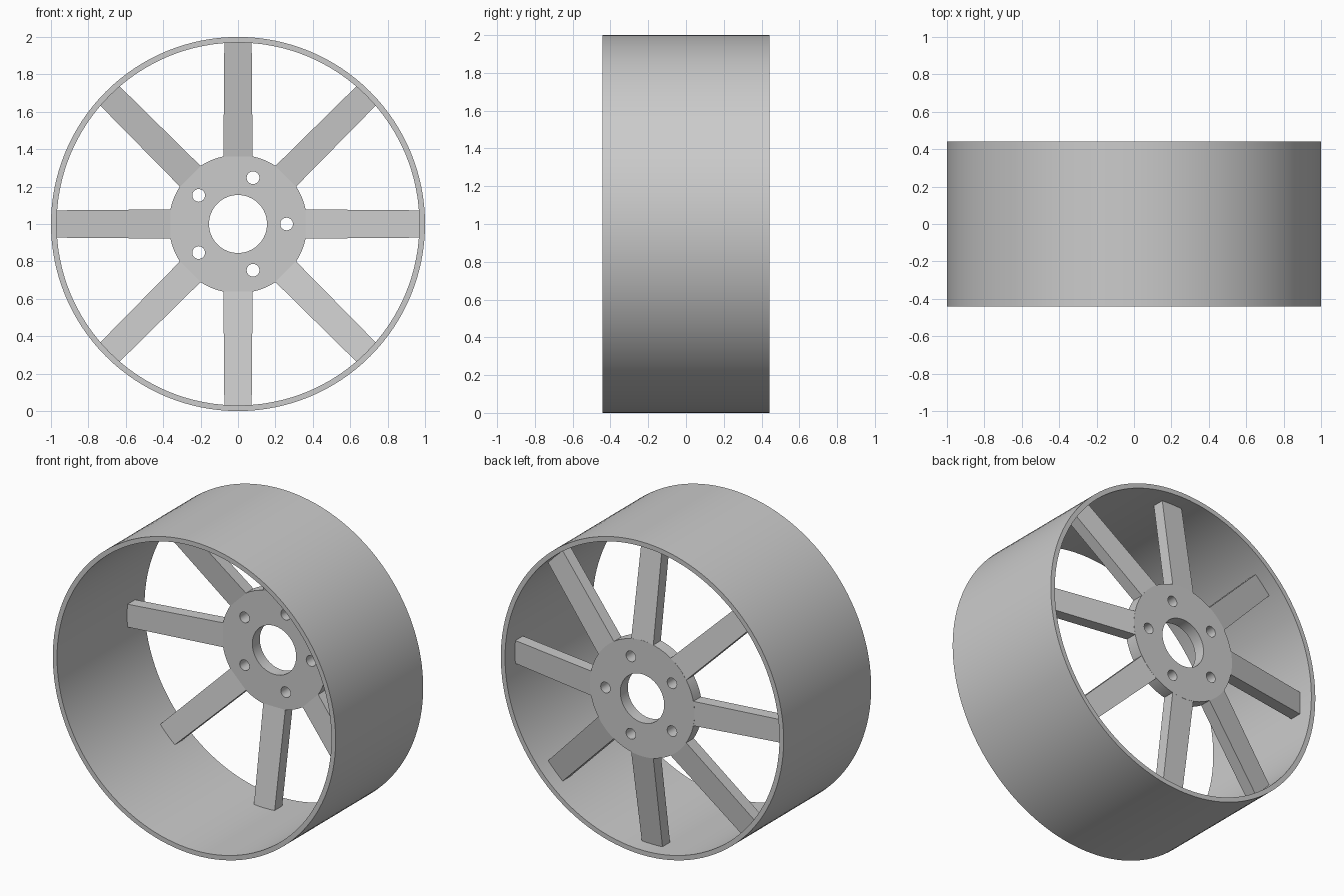
import bpy, bmesh, math
from mathutils import Matrix, Vector

if "Cube" in bpy.data.objects:
    bpy.data.objects.remove(bpy.data.objects["Cube"])

AXLE = Vector((0, 0, 1))      # wheel centre
HALF = 0.442                  # half width of the rim
HUB_FRONT, HUB_BACK = 0.366, 0.442

metal = bpy.data.materials.new("grey metal")
metal.diffuse_color = (0.6, 0.6, 0.6, 1)
metal.use_nodes = True
metal.node_tree.nodes["Principled BSDF"].inputs["Base Color"].default_value = metal.diffuse_color


def finish(obj, smooth):
    obj.data.materials.clear()
    obj.data.materials.append(metal)
    bpy.ops.object.select_all(action='DESELECT')
    obj.select_set(True)
    bpy.context.view_layer.objects.active = obj
    if smooth:
        bpy.ops.object.shade_smooth_by_angle(angle=math.radians(30))


def plate(name, circles, y0, y1):
    """Extruded disc: first circle is the outline, the others are holes.
    Each circle is (centre x, centre z, radius, segments)."""
    cu = bpy.data.curves.new(name, 'CURVE')
    cu.dimensions = '2D'
    cu.fill_mode = 'BOTH'
    cu.extrude = (y1 - y0) / 2
    for cx, cz, r, n in circles:
        sp = cu.splines.new('POLY')
        sp.points.add(n - 1)
        sp.use_cyclic_u = True
        for i, p in enumerate(sp.points):
            a = 2 * math.pi * i / n
            p.co = (cx + r * math.cos(a), cz + r * math.sin(a), 0, 1)
    obj = bpy.data.objects.new(name, cu)
    bpy.context.collection.objects.link(obj)
    bpy.ops.object.select_all(action='DESELECT')
    obj.select_set(True)
    bpy.context.view_layer.objects.active = obj
    bpy.ops.object.convert(target='MESH')
    obj = bpy.context.view_layer.objects.active
    # weld the caps to the walls and stand the disc up
    bm = bmesh.new()
    bm.from_mesh(obj.data)
    bmesh.ops.remove_doubles(bm, verts=bm.verts, dist=1e-5)
    bm.transform(Matrix.Translation(AXLE + Vector((0, (y0 + y1) / 2, 0)))
                 @ Matrix.Rotation(math.pi / 2, 4, 'X'))
    bmesh.ops.recalc_face_normals(bm, faces=bm.faces)
    bm.to_mesh(obj.data)
    bm.free()
    finish(obj, True)


# Wide thin rim
plate("rim", [(0, 0, 1.0, 128), (0, 0, 0.97, 128)], -HALF, HALF)

# Hub disc with axle hole and five bolt holes
bolts = [(0.26 * math.cos(k * math.tau / 5), 0.26 * math.sin(k * math.tau / 5), 0.034, 24)
         for k in range(5)]
plate("hub", [(0, 0, 0.37, 96), (0, 0, 0.155, 64)] + bolts, HUB_FRONT, HUB_BACK)

# Eight tapered spokes, leaning forward from the hub to the rim
for k in range(8):
    bm = bmesh.new()
    bmesh.ops.create_cube(bm, size=1)
    for v in bm.verts:
        outer = v.co.x > 0
        w = 0.073 if outer else 0.078
        y = HUB_BACK if v.co.y > 0 else HUB_FRONT
        v.co = (0.978 if outer else 0.361,
                y - (0.102 if outer else 0),
                w if v.co.z > 0 else -w)
    bm.transform(Matrix.Translation(AXLE) @ Matrix.Rotation(k * math.pi / 4, 4, 'Y'))
    bmesh.ops.recalc_face_normals(bm, faces=bm.faces)
    me = bpy.data.meshes.new(f"spoke_{k + 1}")
    bm.to_mesh(me)
    bm.free()
    spoke = bpy.data.objects.new(f"spoke_{k + 1}", me)
    bpy.context.collection.objects.link(spoke)
    finish(spoke, False)
